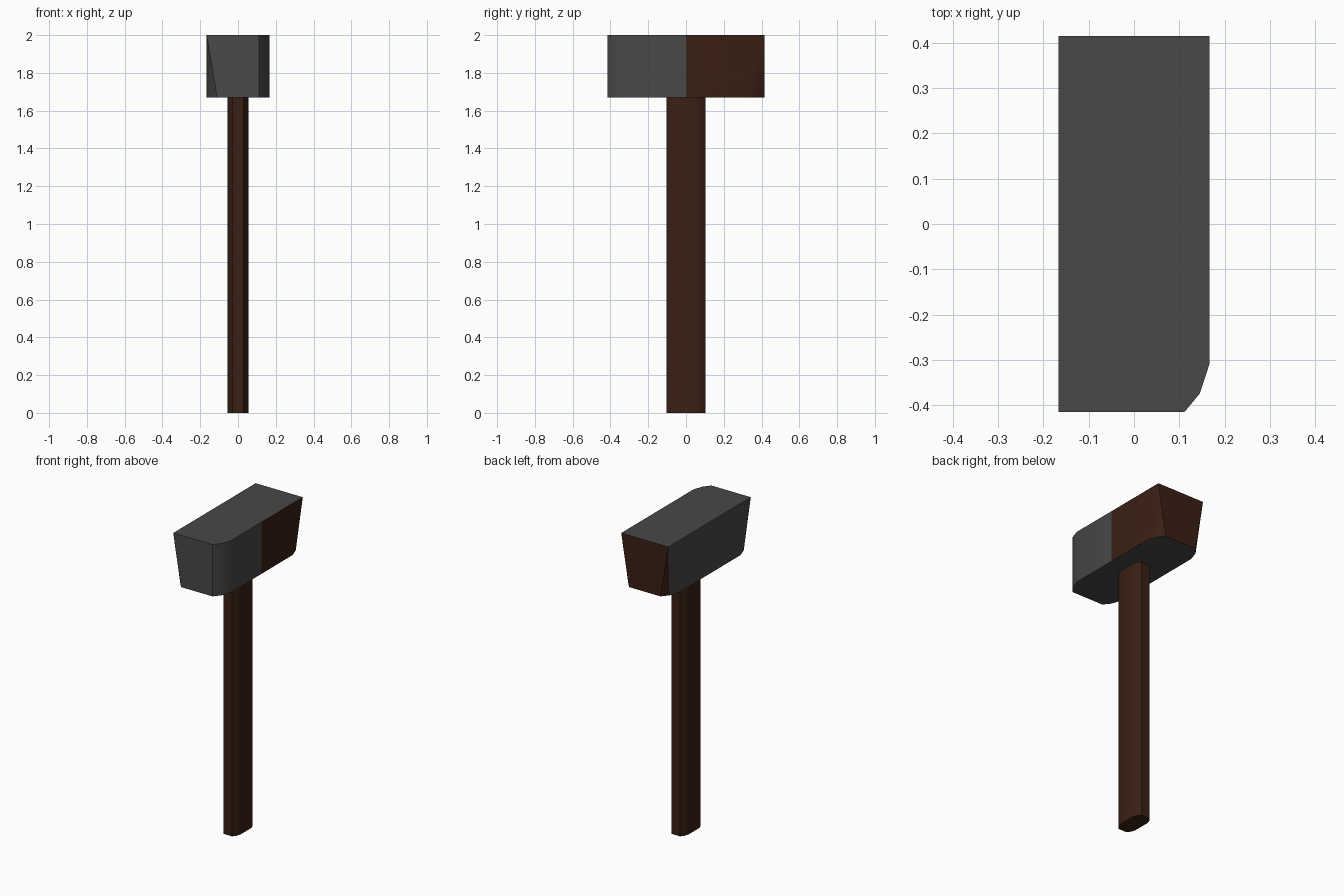
import bpy, bmesh

if "Cube" in bpy.data.objects:
    bpy.data.objects.remove(bpy.data.objects["Cube"])


def material(name, rgb):
    m = bpy.data.materials.new(name)
    m.diffuse_color = (*rgb, 1)
    m.use_nodes = True
    m.node_tree.nodes["Principled BSDF"].inputs["Base Color"].default_value = m.diffuse_color
    return m


steel = material("steel", (0.065, 0.065, 0.065))
wood = material("wood", (0.042, 0.014, 0.007))


def rounded_ring(hx, hy, cuts):
    """Counter-clockwise rounded rectangle; cuts are (dx, dy) insets per corner."""
    ring = []
    for sx, sy in ((1, -1), (1, 1), (-1, 1), (-1, -1)):
        corner = [(sx * (hx - dx), sy * (hy - dy)) for dx, dy in cuts]
        ring += corner if sx * sy < 0 else corner[::-1]
    return ring


def loft(name, bottom, top, z0, z1, mats, side_mat):
    bm = bmesh.new()
    lo = [bm.verts.new((x, y, z0)) for x, y in bottom]
    hi = [bm.verts.new((x, y, z1)) for x, y in top]
    n = len(lo)
    bm.faces.new(lo[::-1])
    bm.faces.new(hi)
    for i in range(n):
        j = (i + 1) % n
        f = bm.faces.new((lo[i], lo[j], hi[j], hi[i]))
        f.material_index = side_mat(i)
    bmesh.ops.remove_doubles(bm, verts=bm.verts, dist=1e-4)
    bmesh.ops.recalc_face_normals(bm, faces=bm.faces)
    mesh = bpy.data.meshes.new(name)
    bm.to_mesh(mesh)
    bm.free()
    for m in mats:
        mesh.materials.append(m)
    ob = bpy.data.objects.new(name, mesh)
    bpy.context.collection.objects.link(ob)
    bpy.context.view_layer.objects.active = ob
    ob.select_set(True)
    bpy.ops.object.shade_smooth_by_angle(angle=0.6)
    ob.select_set(False)


# Head: rounded base, top square except at the front right corner
HX, HY = 0.166, 0.415
base = rounded_ring(HX, HY, [(0.055, 0), (0.021, 0.041), (0, 0.105)])
square = rounded_ring(HX, HY, [(0, 0)] * 3)
crown = base[:3] + square[3:]
for ring in (base, crown):
    ring.insert(3, (HX, 0))      # split of steel and wood on the right side
loft("hammer_head", base, crown, 1.67, 2.0, [steel, wood],
     lambda i: 1 if 3 <= i <= 7 else 0)

# Handle: slim oval shaft
shaft = rounded_ring(0.055, 0.103, [(0.025, 0), (0.007, 0.024), (0, 0.048)])
loft("handle", shaft, shaft, 0, 1.67, [wood], lambda i: 0)
